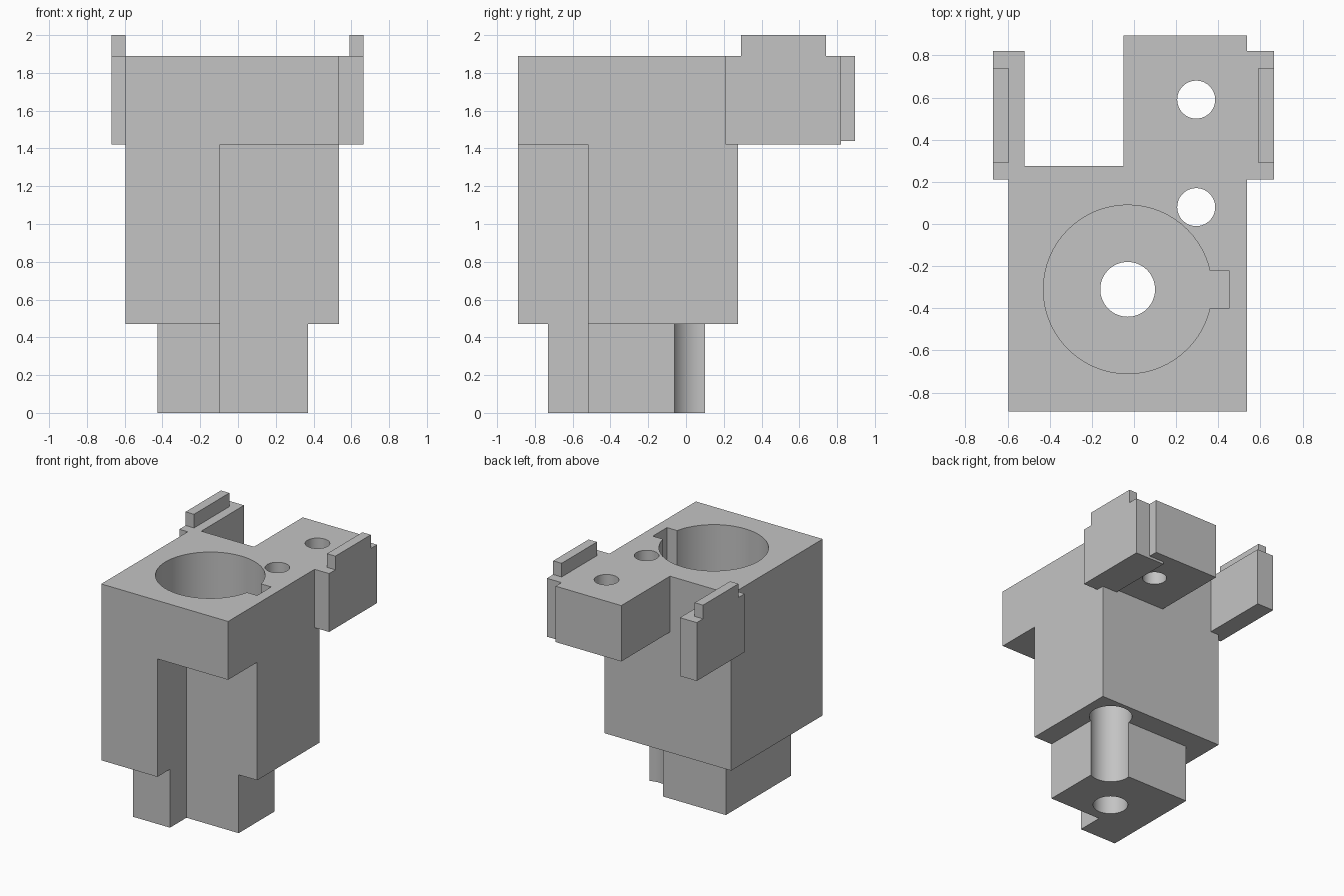
import bpy
import math

cube = bpy.data.objects.get("Cube")
if cube:
    bpy.data.objects.remove(cube, do_unlink=True)

grey = bpy.data.materials.new("plain grey")
grey.use_nodes = True
colour = (0.55, 0.55, 0.55, 1)
grey.diffuse_color = colour
grey.node_tree.nodes["Principled BSDF"].inputs["Base Color"].default_value = colour


def box(name, x, y, z):
    """Box from (min, max) pairs on each axis."""
    bpy.ops.mesh.primitive_cube_add(size=1, location=[sum(r) / 2 for r in (x, y, z)])
    ob = bpy.context.object
    ob.name = name
    ob.scale = [r[1] - r[0] for r in (x, y, z)]
    bpy.ops.object.transform_apply(location=True, rotation=False, scale=True)
    ob.data.materials.append(grey)
    return ob


def rod(name, centre, radius, z):
    """Upright cylinder between two heights."""
    bpy.ops.mesh.primitive_cylinder_add(vertices=64, radius=radius, depth=z[1] - z[0],
                                        location=(*centre, sum(z) / 2))
    ob = bpy.context.object
    ob.name = name
    bpy.ops.object.transform_apply(location=True, rotation=False, scale=True)
    ob.data.materials.append(grey)
    return ob


def combine(target, other, operation):
    """Apply a boolean and remove the helper."""
    other.hide_render = True
    mod = target.modifiers.new(operation, "BOOLEAN")
    mod.operation = operation
    mod.solver = "EXACT"
    mod.object = other
    bpy.context.view_layer.objects.active = target
    bpy.ops.object.modifier_apply(modifier=mod.name)
    bpy.data.objects.remove(other, do_unlink=True)


top, shelf, foot = 1.89, 1.42, 0.47
bore, bolt, pin = (-0.03, -0.31), (0.295, 0.08), (0.295, 0.59)

# Main block with its narrower foot
housing = box("housing", (-0.595, 0.535), (-0.89, 0.275), (foot, top))
solids = [
    box("foot", (-0.425, 0.37), (-0.73, 0.10), (0, foot + 0.1)),
    # Rear arm and side plates
    box("rear_arm", (-0.05, 0.535), (0.1, 0.895), (1.44, top)),
    box("right_plate", (0.4, 0.665), (0.21, 0.82), (shelf, top)),
    box("left_plate", (-0.67, -0.52), (0.21, 0.82), (shelf, top)),
    # Raised lips
    box("right_lip", (0.59, 0.665), (0.29, 0.74), (top - 0.1, 2)),
    box("left_lip", (-0.67, -0.595), (0.29, 0.74), (top - 0.1, 2)),
]
for solid in solids:
    combine(housing, solid, "UNION")

cutters = [
    # Front corner recess
    box("corner_recess", (-0.095, 1), (-1.2, -0.52), (-0.2, shelf)),
    # Large bore with keyway and drilled holes
    rod("bore", bore, 0.40, (1.47, 2.2)),
    box("keyway", (0.2, 0.45), (-0.40, -0.22), (1.47, 2.2)),
    rod("centre_hole", bore, 0.13, (-0.2, 1.6)),
    rod("bolt_hole", bolt, 0.09, (1.2, 2.2)),
    rod("bolt_clearance", bolt, 0.16, (-0.2, shelf)),
    rod("pin_hole", pin, 0.09, (1.2, 2.2)),
]
for cutter in cutters:
    combine(housing, cutter, "DIFFERENCE")

# Smooth round walls, sharp edges elsewhere
bpy.ops.object.select_all(action="DESELECT")
housing.select_set(True)
bpy.context.view_layer.objects.active = housing
bpy.ops.object.shade_smooth_by_angle(angle=math.radians(30))
